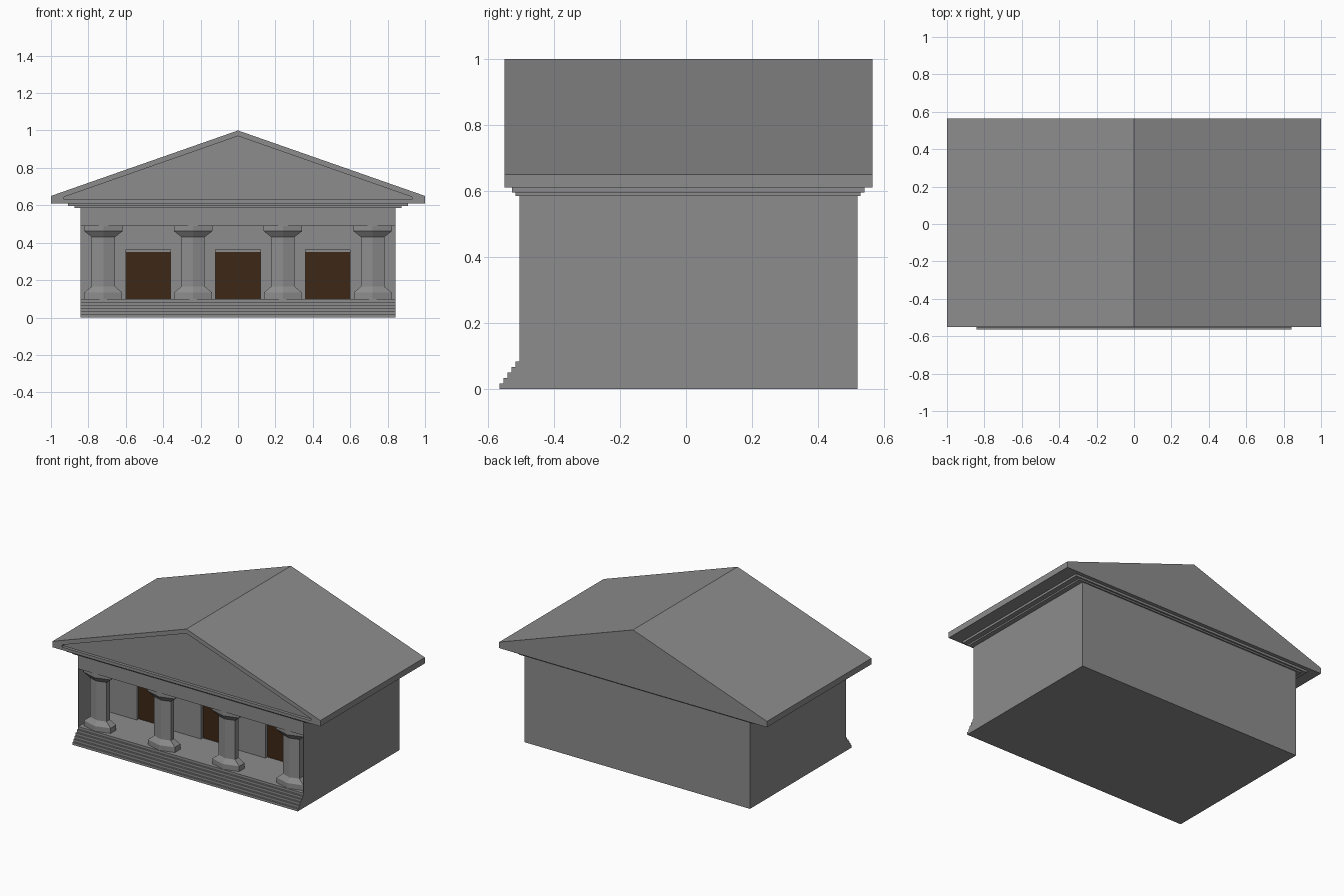
import bpy, bmesh, math

if "Cube" in bpy.data.objects:
    bpy.data.objects.remove(bpy.data.objects["Cube"])

stone = bpy.data.materials.new("dark_stone")
stone.diffuse_color = (0.265, 0.265, 0.265, 1)
stone.use_nodes = True
stone.node_tree.nodes["Principled BSDF"].inputs["Base Color"].default_value = stone.diffuse_color
brown = bpy.data.materials.new("door_brown")
brown.diffuse_color = (0.047, 0.021, 0.008, 1)
brown.use_nodes = True
brown.node_tree.nodes["Principled BSDF"].inputs["Base Color"].default_value = brown.diffuse_color


def finish(name, bm, mat=stone):
    bmesh.ops.recalc_face_normals(bm, faces=bm.faces[:])
    me = bpy.data.meshes.new(name)
    bm.to_mesh(me)
    bm.free()
    ob = bpy.data.objects.new(name, me)
    bpy.context.collection.objects.link(ob)
    me.materials.append(mat)
    return ob


def loft(name, rings):
    """Closed solid through matching rings of points."""
    bm = bmesh.new()
    loops = [[bm.verts.new(p) for p in r] for r in rings]
    n = len(loops[0])
    for a, b in zip(loops, loops[1:]):
        for i in range(n):
            j = (i + 1) % n
            bm.faces.new((a[i], a[j], b[j], b[i]))
    bm.faces.new(loops[0])
    bm.faces.new(loops[-1])
    return finish(name, bm)


def box(name, x0, x1, y0, y1, z0, z1, mat=stone):
    bm = bmesh.new()
    bmesh.ops.create_cube(bm, size=1)
    for v in bm.verts:
        v.co = ((x0 + x1) / 2 + v.co.x * (x1 - x0),
                (y0 + y1) / 2 + v.co.y * (y1 - y0),
                (z0 + z1) / 2 + v.co.z * (z1 - z0))
    return finish(name, bm, mat)


W, FRONT, BACK = 0.842, -0.505, 0.52
FLOOR, CEIL, TOP = 0.1, 0.49, 0.585
WALL, DOOR = -0.222, -0.2

# Stepped platform, one side profile swept across the width
profile = [(BACK, 0)]
for i in range(6):
    y = -0.565 + 0.012 * i
    profile += [(y, FLOOR * i / 6), (y, FLOOR * (i + 1) / 6)]
profile.append((BACK, FLOOR))
loft("stepped_platform", [[(x, y, z) for y, z in profile] for x in (-W, W)])

# Main hall, beam over the porch, thin porch side walls
box("hall", -W, W, DOOR, BACK, FLOOR, TOP)
box("porch_beam", -W, W, FRONT, DOOR, CEIL, TOP)
for s in (-1, 1):
    xs = sorted((s * W, s * (W - 0.003)))
    box("porch_side_wall", *xs, FRONT, DOOR, FLOOR, CEIL)

# Porch back wall with three recessed doors
box("wall_over_doors", -W, W, WALL, DOOR, 0.365, CEIL)
edges = [-W, -0.6, -0.36, -0.12, 0.12, 0.36, 0.6, W]
for i in range(0, 8, 2):
    box("wall_pier", edges[i], edges[i + 1], WALL, DOOR, FLOOR, 0.365)
for x in (-0.48, 0, 0.48):
    box("door", x - 0.12, x + 0.12, DOOR - 0.002, DOOR, FLOOR, 0.35, brown)
    box("door_head", x - 0.12, x + 0.12, DOOR - 0.01, DOOR, 0.35, 0.365)

# Six-sided columns, flattened front to back
sections = [(FLOOR, 0.1), (0.135, 0.1), (0.166, 0.062),
            (0.43, 0.062), (0.462, 0.103), (CEIL, 0.103)]
for x in (-0.72, -0.24, 0.24, 0.72):
    rings = []
    for z, h in sections:
        ring = []
        for k in range(6):
            a = math.radians(30 + 60 * k)
            ring.append((x + h * math.cos(a) / math.cos(math.pi / 6),
                         -0.444 + 0.59 * h * math.sin(a), z))
        rings.append(ring)
    loft("column", rings)

# Cornice mouldings
box("lower_cornice", -0.875, 0.875, -0.516, 0.529, TOP, 0.595)
box("upper_cornice", -0.91, 0.91, -0.527, 0.54, 0.595, 0.61)

# Gable roof with a recessed panel in the front gable
outer = [(-1, 0.61), (1, 0.61), (1, 0.65), (0, 1), (-1, 0.65)]
inner = [(-0.93, 0.63), (0.93, 0.63), (0.93, 0.6445), (0, 0.97), (-0.93, 0.6445)]
loft("gable_roof", [[(x, y, z) for x, z in pts] for pts, y in
                    ((inner, -0.53), (inner, -0.55), (outer, -0.55), (outer, 0.565))])
